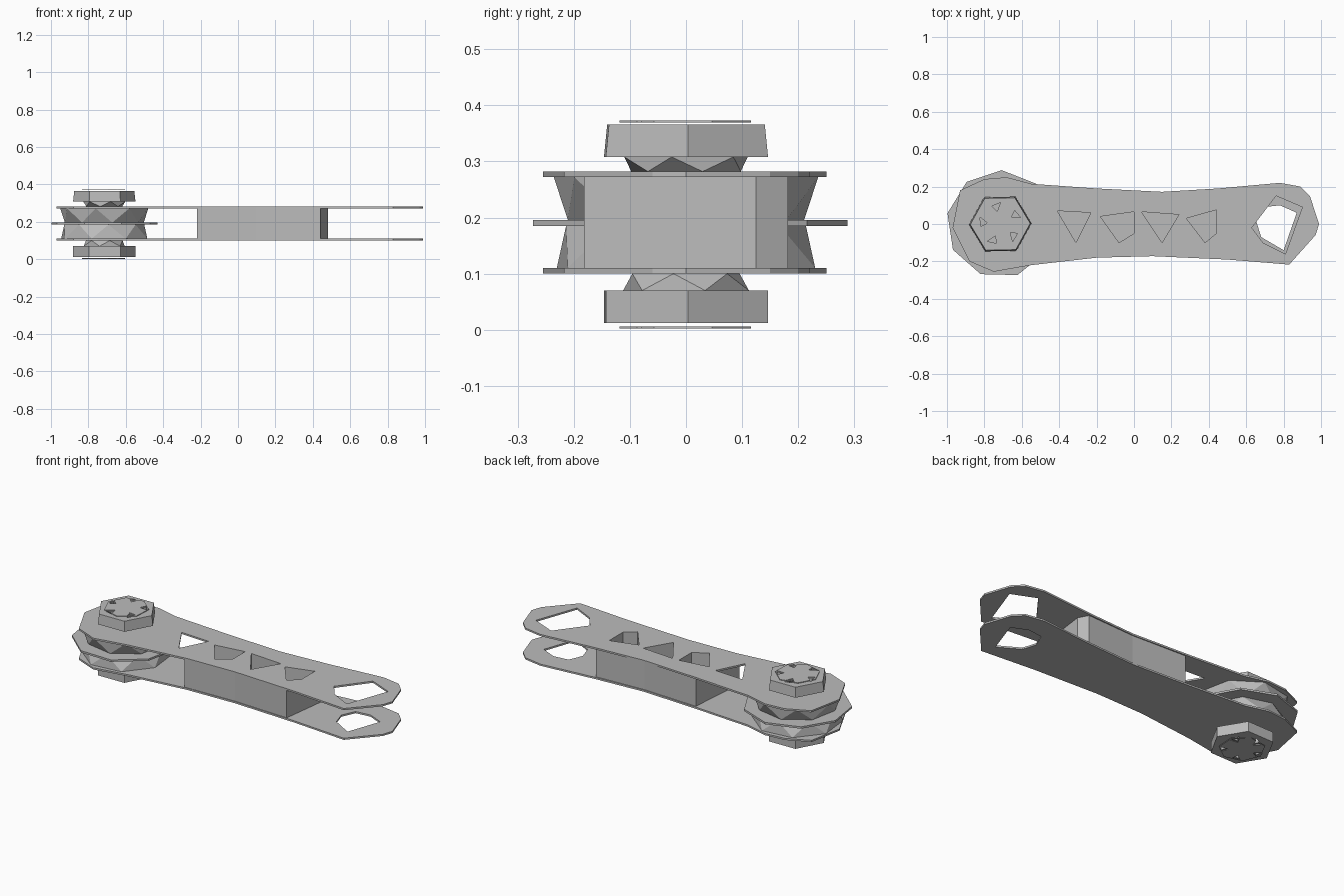
import bpy, bmesh, math
from mathutils import Vector, Matrix

cube = bpy.data.objects.get("Cube")
if cube:
    bpy.data.objects.remove(cube)

grey = bpy.data.materials.new("machined grey")
grey.use_nodes = True
shade = (0.5, 0.5, 0.5, 1)
grey.diffuse_color = shade
grey.node_tree.nodes["Principled BSDF"].inputs["Base Color"].default_value = shade

HUB = Vector((-0.715, 0, 0))


def finish(name, bm):
    bmesh.ops.recalc_face_normals(bm, faces=bm.faces)
    mesh = bpy.data.meshes.new(name)
    bm.to_mesh(mesh)
    bm.free()
    mesh.materials.append(grey)
    obj = bpy.data.objects.new(name, mesh)
    bpy.context.scene.collection.objects.link(obj)
    return obj


def prism(name, outline, z0, z1):
    """Extrude a flat outline between two heights."""
    bm = bmesh.new()
    face = bm.faces.new([bm.verts.new((x, y, z0)) for x, y in outline])
    new = bmesh.ops.extrude_face_region(bm, geom=[face])["geom"]
    bmesh.ops.translate(bm, vec=(0, 0, z1 - z0),
                        verts=[v for v in new if isinstance(v, bmesh.types.BMVert)])
    return finish(name, bm)


def ring(radius, count, turn):
    return [(HUB.x + radius * math.cos(turn + i * math.tau / count),
             radius * math.sin(turn + i * math.tau / count)) for i in range(count)]


def twisted(name, r0, r1, z0, z1, count, turn=0.0):
    """Faceted drum: the upper ring is turned by half a side."""
    bm = bmesh.new()
    low = [bm.verts.new((x, y, z0)) for x, y in ring(r0, count, turn)]
    high = [bm.verts.new((x, y, z1)) for x, y in ring(r1, count, turn + math.pi / count)]
    bm.faces.new(low)
    bm.faces.new(high)
    for i in range(count):
        j = (i + 1) % count
        bm.faces.new((low[i], low[j], high[i]))
        bm.faces.new((low[j], high[j], high[i]))
    return finish(name, bm)


def cut(obj, cutters):
    for cutter in cutters:
        mod = obj.modifiers.new("cut", 'BOOLEAN')
        mod.operation = 'DIFFERENCE'
        mod.solver = 'EXACT'
        mod.object = cutter
        cutter.hide_render = True
        cutter.hide_set(True)


# Side plates with a wide hub end and a narrow waist
back_edge = [(-0.97, -0.02), (-0.93, 0.18), (-0.8, 0.24), (-0.68, 0.25), (-0.55, 0.215),
             (-0.2, 0.19), (0.15, 0.172), (0.45, 0.19), (0.78, 0.22), (0.89, 0.2), (0.94, 0.15)]
front_edge = [(0.99, 0), (0.97, -0.06), (0.83, -0.217), (0.5, -0.19), (0.1, -0.172),
              (-0.2, -0.18), (-0.55, -0.22), (-0.75, -0.255), (-0.88, -0.2)]
outline = back_edge + front_edge
top_plate = prism("top_plate", outline, 0.272, 0.282)
bottom_plate = prism("bottom_plate", outline, 0.1, 0.11)

# Spacer block between the plates
block = prism("spacer_block", [(-0.22, -0.177), (0.1, -0.168), (0.44, -0.182), (0.48, 0.125),
                               (0.45, 0.182), (0.15, 0.167), (-0.19, 0.182)], 0.11, 0.272)

# Weight-saving pockets and the open eye at the far end
pockets = [[(-0.41, 0.07), (-0.23, 0.06), (-0.31, -0.1)],
           [(-0.18, 0.04), (0, 0.065), (0, -0.05), (-0.08, -0.1)],
           [(0.04, 0.065), (0.24, 0.05), (0.15, -0.1)],
           [(0.28, 0.03), (0.44, 0.075), (0.44, -0.05), (0.38, -0.1)]]
pocket_cutters = [prism("pocket_cutter", p, 0.13, 0.4) for p in pockets]
eye_top = [(0.63, -0.02), (0.76, 0.15), (0.9, 0.09), (0.81, -0.16), (0.69, -0.1)]
eye_low = [(0.655, 0.01), (0.69, 0.09), (0.78, 0.1), (0.87, 0.06), (0.8, -0.14), (0.68, -0.07)]
cut(top_plate, pocket_cutters + [prism("eye_cutter", eye_top, 0.2, 0.4)])
cut(bottom_plate, [prism("eye_cutter", eye_low, 0, 0.15)])
cut(block, pocket_cutters[1:])

# Hub: thin flange with a faceted drum above and below
prism("hub_flange", ring(0.288, 9, 0.15), 0.185, 0.196)
twisted("upper_drum", 0.215, 0.24, 0.196, 0.272, 8, 0.2)
twisted("lower_drum", 0.24, 0.215, 0.11, 0.185, 8, 0.5)

# Washers and hexagonal caps on both ends of the hub
twisted("upper_washer", 0.1, 0.115, 0.282, 0.308, 6, 0.3)
twisted("lower_washer", 0.115, 0.1, 0.07, 0.1, 6, 0.3)
slots = []
for i in range(5):
    a = 0.5 + i * math.tau / 5
    tri = [(HUB.x + r * math.cos(a + d), r * math.sin(a + d))
           for r, d in ((0.115, -0.2), (0.105, 0.25), (0.07, 0.05))]
    slots.append(tri)
for side, z0, z1, disc_z in (("upper", 0.308, 0.366, 0.371), ("lower", 0.012, 0.07, 0.004)):
    cap = prism(side + "_cap", ring(0.167, 6, 0.02), z0, z1)
    for v in cap.data.vertices:
        if v.co.z > 0.3 and v.co.z > z1 - 0.01:
            v.co.x = HUB.x + (v.co.x - HUB.x) * 0.96
            v.co.y *= 0.96
    disc = prism(side + "_cover_disc", ring(0.12, 7, 0.4), -0.002, 0.002)
    disc.data.transform(Matrix.Translation((0, 0, disc_z)))
    low, high = (0.33, 0.4) if side == "upper" else (-0.02, 0.04)
    cutters = [prism("slot_cutter", s, low, high) for s in slots]
    cut(cap, cutters)
    cut(disc, cutters)
